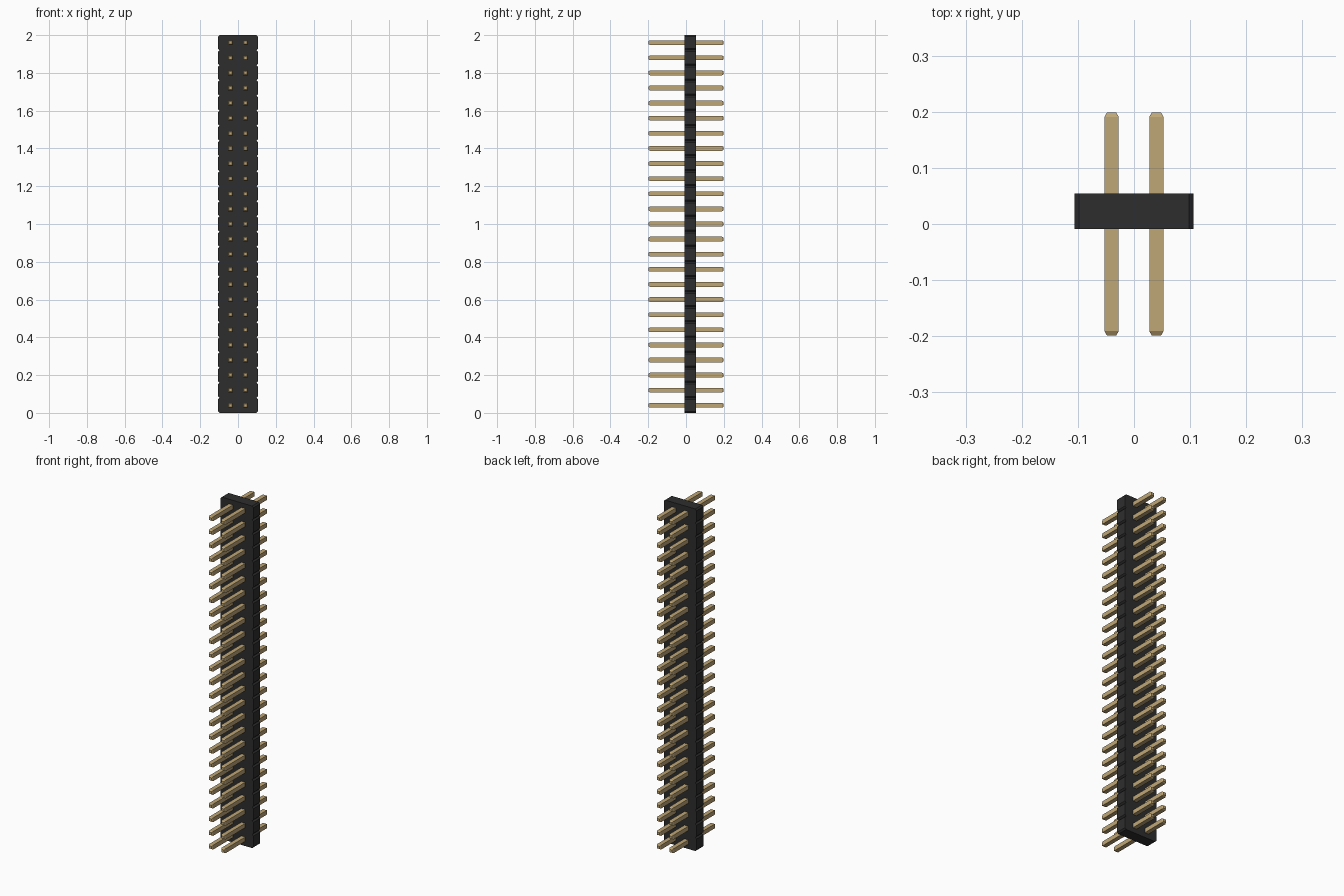
import bpy
import bmesh

if "Cube" in bpy.data.objects:
    bpy.data.objects.remove(bpy.data.objects["Cube"], do_unlink=True)

ROWS, PITCH = 25, 0.08


def material(name, color):
    m = bpy.data.materials.new(name)
    m.use_nodes = True
    m.diffuse_color = color
    bsdf = next(n for n in m.node_tree.nodes if n.type == 'BSDF_PRINCIPLED')
    bsdf.inputs["Base Color"].default_value = color
    return m


def loft(name, rings, mat):
    """Join successive rings of four points into a closed solid."""
    bm = bmesh.new()
    loops = [[bm.verts.new(p) for p in ring] for ring in rings]
    for a, b in zip(loops, loops[1:]):
        for i in range(4):
            j = (i + 1) % 4
            bm.faces.new((a[i], a[j], b[j], b[i]))
    bm.faces.new(loops[0])
    bm.faces.new(loops[-1])
    bmesh.ops.recalc_face_normals(bm, faces=bm.faces)
    mesh = bpy.data.meshes.new(name)
    bm.to_mesh(mesh)
    bm.free()
    mesh.materials.append(mat)
    obj = bpy.data.objects.new(name, mesh)
    bpy.context.collection.objects.link(obj)
    return obj


black = material("black plastic", (0.027, 0.027, 0.027, 1))
gold = material("brushed gold", (0.52, 0.38, 0.18, 1))

# Housing: stacked cells with chamfered side corners that form small V notches
HALF_W, Y0, Y1, CH = 0.106, -0.009, 0.054, 0.008
levels = [(0, HALF_W - CH)]
for r in range(ROWS):
    z = r * PITCH
    levels += [(z + CH, HALF_W), (z + PITCH - CH, HALF_W), (z + PITCH, HALF_W - CH)]
loft("housing", [[(-w, Y0, z), (w, Y0, z), (w, Y1, z), (-w, Y1, z)]
                 for z, w in levels], black)

# Pins: square bars through the housing with tapered tips, sharing one mesh
profile = [(-0.199, 0.008), (-0.191, 0.0127), (0.191, 0.0127), (0.199, 0.008)]
pin = loft("pin", [[(-s, y, -s), (s, y, -s), (s, y, s), (-s, y, s)]
                   for y, s in profile], gold)
for r in range(ROWS):
    for x in (-PITCH / 2, PITCH / 2):
        obj = pin if r == 0 and x < 0 else pin.copy()
        if obj is not pin:
            bpy.context.collection.objects.link(obj)
        obj.name = f"{'right' if x < 0 else 'left'}_pin_{r + 1}"
        obj.location = (x, 0, PITCH * (r + 0.5))
